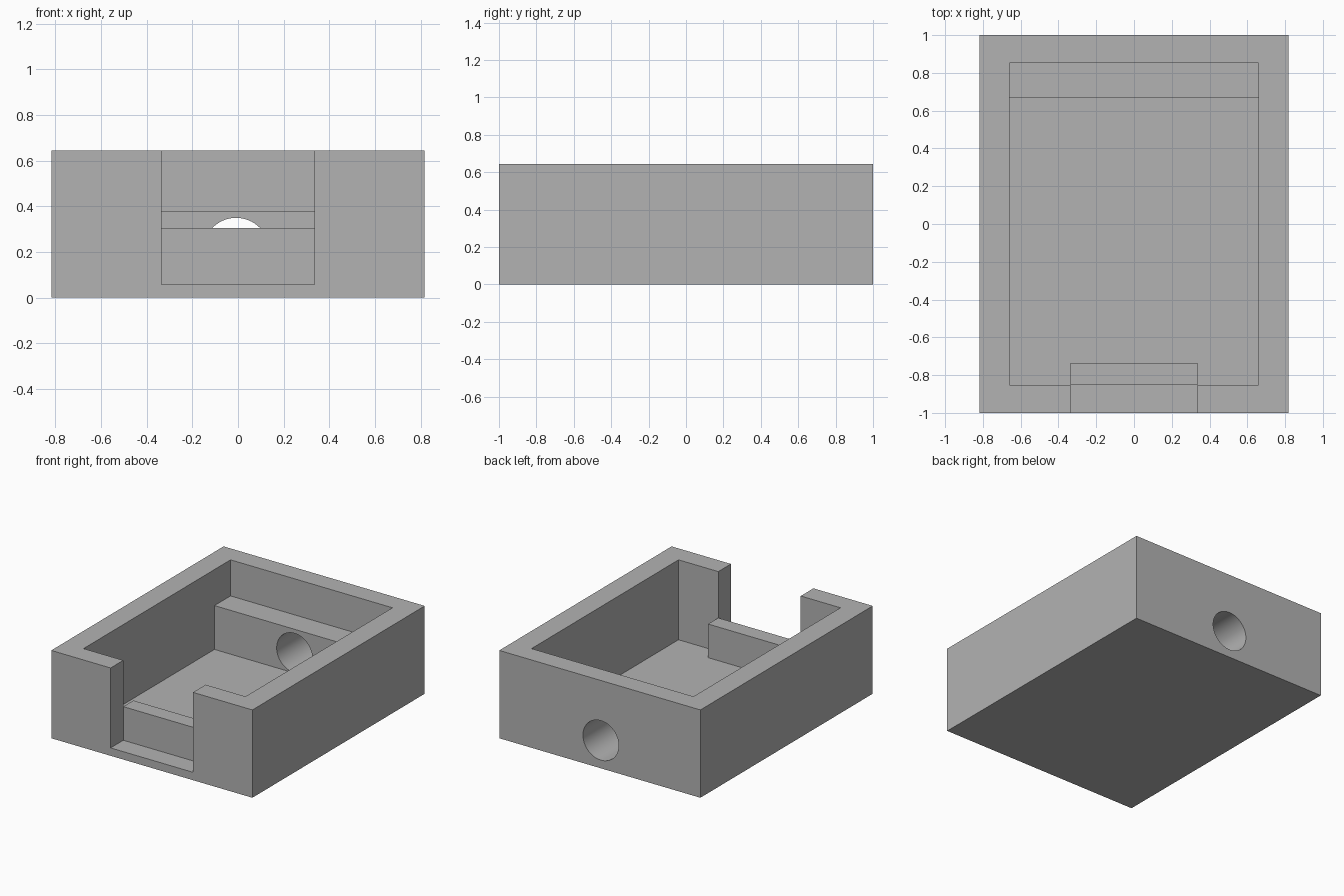
import bpy, bmesh
from math import radians
from mathutils import Matrix

if "Cube" in bpy.data.objects:
    bpy.data.objects.remove(bpy.data.objects["Cube"], do_unlink=True)

HALF_X, HALF_Y, HEIGHT = 0.817, 1.0, 0.645
INNER_X, INNER_Y, FLOOR = 0.658, 0.853, 0.058
NOTCH_X = 0.335
SHELF_Y, SHELF_Z = 0.667, 0.38
ABOVE = HEIGHT + 0.2

grey = bpy.data.materials.new("plain grey")
grey.use_nodes = True
color = (0.45, 0.45, 0.45, 1)
grey.diffuse_color = color
grey.node_tree.nodes["Principled BSDF"].inputs["Base Color"].default_value = color


def finish(name, bm):
    bmesh.ops.recalc_face_normals(bm, faces=bm.faces)
    mesh = bpy.data.meshes.new(name)
    bm.to_mesh(mesh)
    bm.free()
    mesh.materials.append(grey)
    obj = bpy.data.objects.new(name, mesh)
    bpy.context.collection.objects.link(obj)
    return obj


def prism(name, half_x, profile):
    """Extrude a (y, z) profile symmetrically along x."""
    bm = bmesh.new()
    face = bm.faces.new([bm.verts.new((-half_x, y, z)) for y, z in profile])
    extruded = bmesh.ops.extrude_face_region(bm, geom=[face])["geom"]
    verts = [g for g in extruded if isinstance(g, bmesh.types.BMVert)]
    bmesh.ops.translate(bm, verts=verts, vec=(2 * half_x, 0, 0))
    return finish(name, bm)


def box(name, half_x, y0, y1, z0, z1):
    return prism(name, half_x, [(y0, z0), (y1, z0), (y1, z1), (y0, z1)])


def cut(target, cutter):
    mod = target.modifiers.new(cutter.name, 'BOOLEAN')
    mod.operation, mod.solver, mod.object = 'DIFFERENCE', 'EXACT', cutter
    bpy.context.view_layer.objects.active = target
    bpy.ops.object.modifier_apply(modifier=mod.name)
    bpy.data.objects.remove(cutter, do_unlink=True)


# Open tray with a raised shelf left standing at the back
tray = box("tray", HALF_X, -HALF_Y, HALF_Y, 0, HEIGHT)
cut(tray, prism("cavity", INNER_X, [
    (-INNER_Y, FLOOR), (SHELF_Y, FLOOR), (SHELF_Y, SHELF_Z),
    (INNER_Y, SHELF_Z), (INNER_Y, ABOVE), (-INNER_Y, ABOVE)]))

# Opening in the front wall
cut(tray, box("front_opening", NOTCH_X, -HALF_Y - 0.2, -INNER_Y + 0.05, FLOOR, ABOVE))

# Round hole through the shelf and back wall
bm = bmesh.new()
bmesh.ops.create_cone(bm, cap_ends=True, segments=64, radius1=0.145, radius2=0.145, depth=0.8,
                      matrix=Matrix.Translation((-0.008, 0.9, 0.205)) @ Matrix.Rotation(radians(90), 4, 'X'))
cut(tray, finish("back_hole", bm))

# Low barrier standing on the floor behind the front opening
box("front_barrier", NOTCH_X, -INNER_Y, -0.735, FLOOR - 0.02, 0.305)

# Smooth only the hole wall
bpy.ops.object.select_all(action='DESELECT')
tray.select_set(True)
bpy.context.view_layer.objects.active = tray
bpy.ops.object.shade_smooth_by_angle(angle=radians(30))
